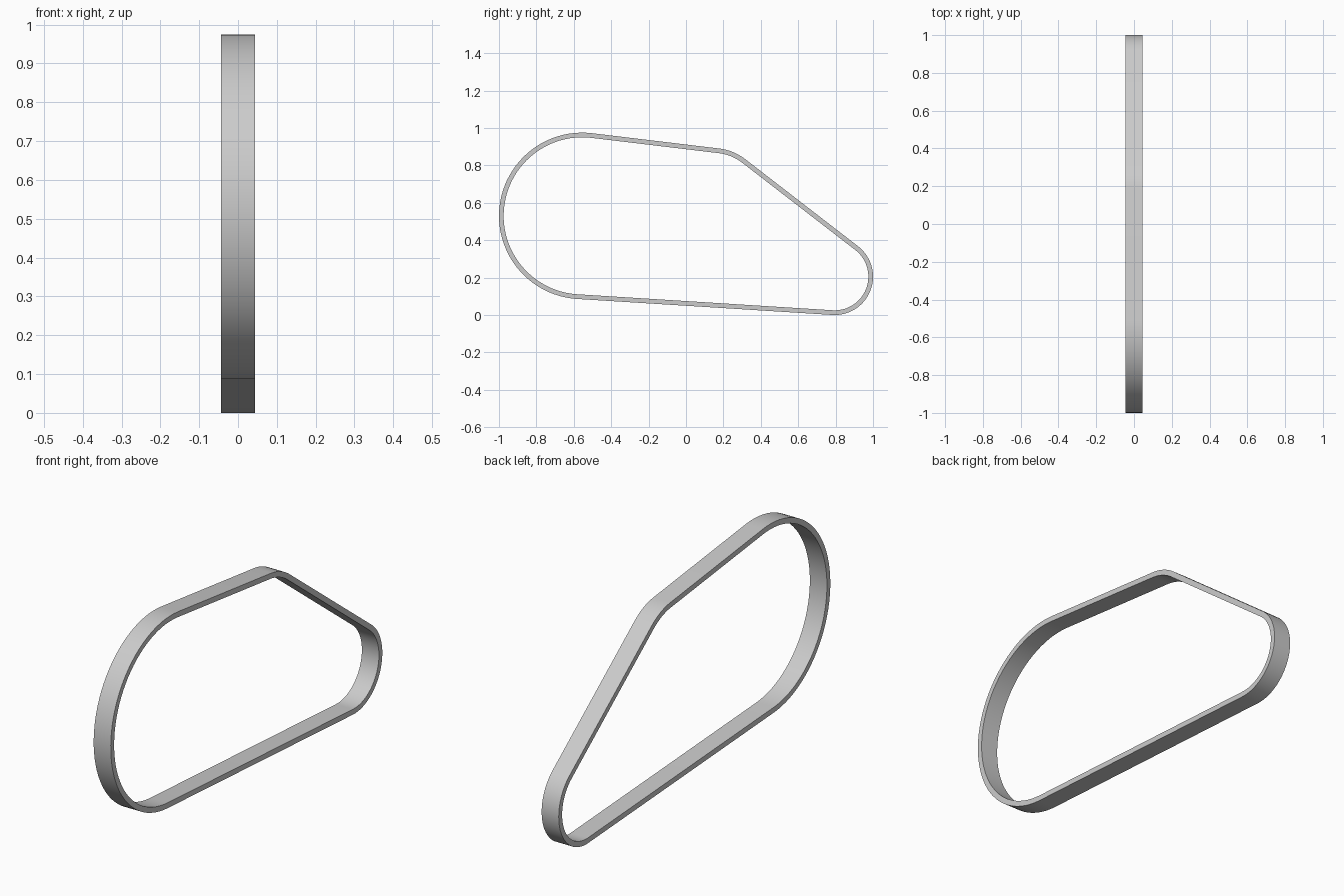
import bpy, bmesh
from math import atan2, acos, hypot, sin, cos, pi, radians, ceil

cube = bpy.data.objects.get("Cube")
if cube:
    bpy.data.objects.remove(cube, do_unlink=True)

HALF_WIDTH = 0.044
THICKNESS = 0.025
# Wheels the belt wraps, clockwise: centre y, centre z, outer radius
WHEELS = [(-0.555, 0.53, 0.445), (0.145, 0.612, 0.28), (0.795, 0.205, 0.205)]


def tangent_angle(a, b):
    """Angle of the outward normal of the straight run from wheel a to wheel b."""
    dy, dz = b[0] - a[0], b[1] - a[1]
    return atan2(dz, dy) + acos((a[2] - b[2]) / hypot(dy, dz))


def belt_path():
    """Centre and direction of each point around the loop, with its radius."""
    points = []
    for i, wheel in enumerate(WHEELS):
        start = tangent_angle(WHEELS[i - 1], wheel)
        end = tangent_angle(wheel, WHEELS[(i + 1) % len(WHEELS)])
        sweep = (start - end) % (2 * pi)
        steps = ceil(sweep / radians(4))
        for s in range(steps + 1):
            points.append((wheel, start - sweep * s / steps))
    return points


# Belt: a rectangular section carried around the loop
bm = bmesh.new()
rings = []
for (y, z, r), angle in belt_path():
    corners = [(-HALF_WIDTH, r), (HALF_WIDTH, r),
               (HALF_WIDTH, r - THICKNESS), (-HALF_WIDTH, r - THICKNESS)]
    rings.append([bm.verts.new((x, y + d * cos(angle), z + d * sin(angle)))
                  for x, d in corners])
for i, ring in enumerate(rings):
    prev = rings[i - 1]
    for k in range(4):
        n = (k + 1) % 4
        bm.faces.new((prev[k], prev[n], ring[n], ring[k]))
bmesh.ops.recalc_face_normals(bm, faces=bm.faces)
mesh = bpy.data.meshes.new("belt")
bm.to_mesh(mesh)
bm.free()
belt = bpy.data.objects.new("belt", mesh)
bpy.context.collection.objects.link(belt)

# Plain grey material
grey = bpy.data.materials.new("grey")
grey.use_nodes = True
colour = (0.6, 0.6, 0.6, 1)
grey.diffuse_color = colour
grey.node_tree.nodes["Principled BSDF"].inputs["Base Color"].default_value = colour
mesh.materials.append(grey)

# Smooth bends with crisp rims
bpy.ops.object.select_all(action="DESELECT")
belt.select_set(True)
bpy.context.view_layer.objects.active = belt
bpy.ops.object.shade_smooth_by_angle(angle=radians(30))
